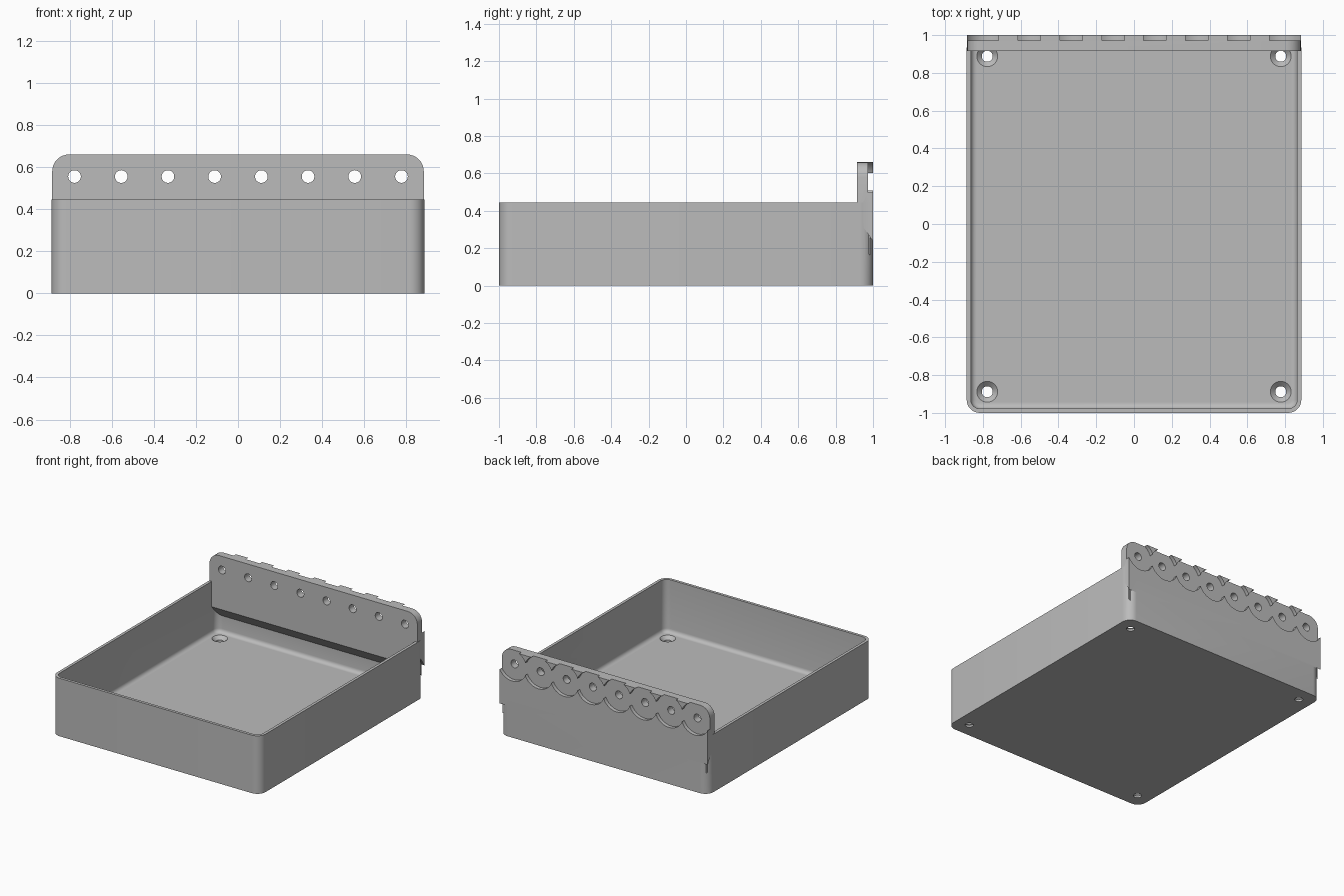
import bpy, bmesh, math
from mathutils import Matrix

cube = bpy.data.objects.get("Cube")
if cube:
    bpy.data.objects.remove(cube, do_unlink=True)

HALF_X, HALF_Y, RIM = 0.886, 1.0, 0.445
PLATE_FRONT, PLATE_TOP, PLATE_X = 0.915, 0.66, 0.883

grey = bpy.data.materials.new("plain_grey")
grey.use_nodes = True
grey.diffuse_color = (0.5, 0.5, 0.5, 1)
grey.node_tree.nodes["Principled BSDF"].inputs["Base Color"].default_value = (0.5, 0.5, 0.5, 1)


def loft(name, rings):
    """Skin a stack of equal rings and cap both ends."""
    bm = bmesh.new()
    loops = [[bm.verts.new(p) for p in ring] for ring in rings]
    n = len(loops[0])
    for a, b in zip(loops, loops[1:]):
        for i in range(n):
            j = (i + 1) % n
            bm.faces.new((a[i], a[j], b[j], b[i]))
    bm.faces.new(loops[0][::-1])
    bm.faces.new(loops[-1])
    bmesh.ops.recalc_face_normals(bm, faces=bm.faces)
    mesh = bpy.data.meshes.new(name)
    bm.to_mesh(mesh)
    bm.free()
    mesh.materials.append(grey)
    obj = bpy.data.objects.new(name, mesh)
    bpy.context.collection.objects.link(obj)
    return obj


def rounded_ring(inset, z, radius=0.07, steps=8):
    """Rounded rectangle, inset from the outer wall."""
    r = radius - inset
    cx, cy = HALF_X - radius, HALF_Y - radius
    ring = []
    for k, (sx, sy) in enumerate(((1, 1), (-1, 1), (-1, -1), (1, -1))):
        for s in range(steps + 1):
            a = math.pi / 2 * (k + s / steps)
            ring.append((sx * cx + r * math.cos(a), sy * cy + r * math.sin(a), z))
    return ring


def lathe(name, profile, matrix, n=40):
    """Turn (radius, height) pairs around z, then place the result."""
    turns = [2 * math.pi * i / n for i in range(n)]
    rings = [[matrix @ Matrix.Translation((r * math.cos(a), r * math.sin(a), h)).to_translation()
              for a in turns] for r, h in profile]
    return loft(name, rings)


def side_prism(name, profile, half):
    """Extrude a (y, z) profile across the width."""
    return loft(name, [[(x, y, z) for y, z in profile] for x in (-half, half)])


def combine(target, tool, operation):
    mod = target.modifiers.new("combine", "BOOLEAN")
    mod.object, mod.operation, mod.solver = tool, operation, "EXACT"
    bpy.context.view_layer.objects.active = target
    bpy.ops.object.modifier_apply(modifier=mod.name)
    bpy.data.objects.remove(tool, do_unlink=True)


# Open tray with thin walls and a fillet around the floor
WALL, FLOOR, FILLET = 0.022, 0.04, 0.03
rings = [rounded_ring(0, 0), rounded_ring(0, RIM), rounded_ring(WALL, RIM)]
for s in range(6):
    a = math.pi / 2 * s / 5
    rings.append(rounded_ring(WALL + FILLET * (1 - math.cos(a)),
                              FLOOR + FILLET * (1 - math.sin(a))))
tray = loft("tray", rings)

# Upright back plate with rounded top corners
R = 0.08
outline = [(-PLATE_X, 0.4), (PLATE_X, 0.4)]
for k, side in enumerate((1, -1)):
    for s in range(9):
        a = math.pi / 2 * (k + s / 8)
        outline.append((side * (PLATE_X - R) + R * math.cos(a), PLATE_TOP - R + R * math.sin(a)))
plate = loft("back_plate", [[(x, y, z) for x, z in outline] for y in (PLATE_FRONT, HALF_Y)])
combine(tray, plate, "UNION")

# Thickened inner wall with a sloped underside
inner = side_prism("inner_support", [(PLATE_FRONT, 0.42), (PLATE_FRONT, 0.25),
                                     (0.985, 0.16), (0.985, 0.42)], 0.868)
combine(tray, inner, "UNION")

# Square shoulders filling the rounded back corners
shoulder = side_prism("shoulder", [(0.94, 0.43), (0.94, 0.325), (HALF_Y, 0.235), (HALF_Y, 0.43)], PLATE_X)
combine(tray, shoulder, "UNION")

# Row of bolt holes with wide overlapping scallops on the back
for i in range(8):
    x = (i - 3.5) * 0.222
    place = Matrix.Translation((x, 0, 0.555)) @ Matrix.Rotation(-math.pi / 2, 4, "X")
    combine(tray, lathe("scallop_cutter", [(0.03, 0.85), (0.03, 0.972), (0.121, 0.972), (0.121, 1.1)],
                        place), "DIFFERENCE")

# Countersunk floor holes
for x in (-0.777, 0.777):
    for y in (-0.888, 0.888):
        combine(tray, lathe("floor_hole_cutter", [(0.029, -0.1), (0.029, 0.015), (0.055, FLOOR), (0.055, 0.075)],
                            Matrix.Translation((x, y, 0))), "DIFFERENCE")

# Smooth shading with crisp edges
bpy.ops.object.select_all(action="DESELECT")
tray.select_set(True)
bpy.context.view_layer.objects.active = tray
bpy.ops.object.shade_smooth_by_angle(angle=math.radians(30))
